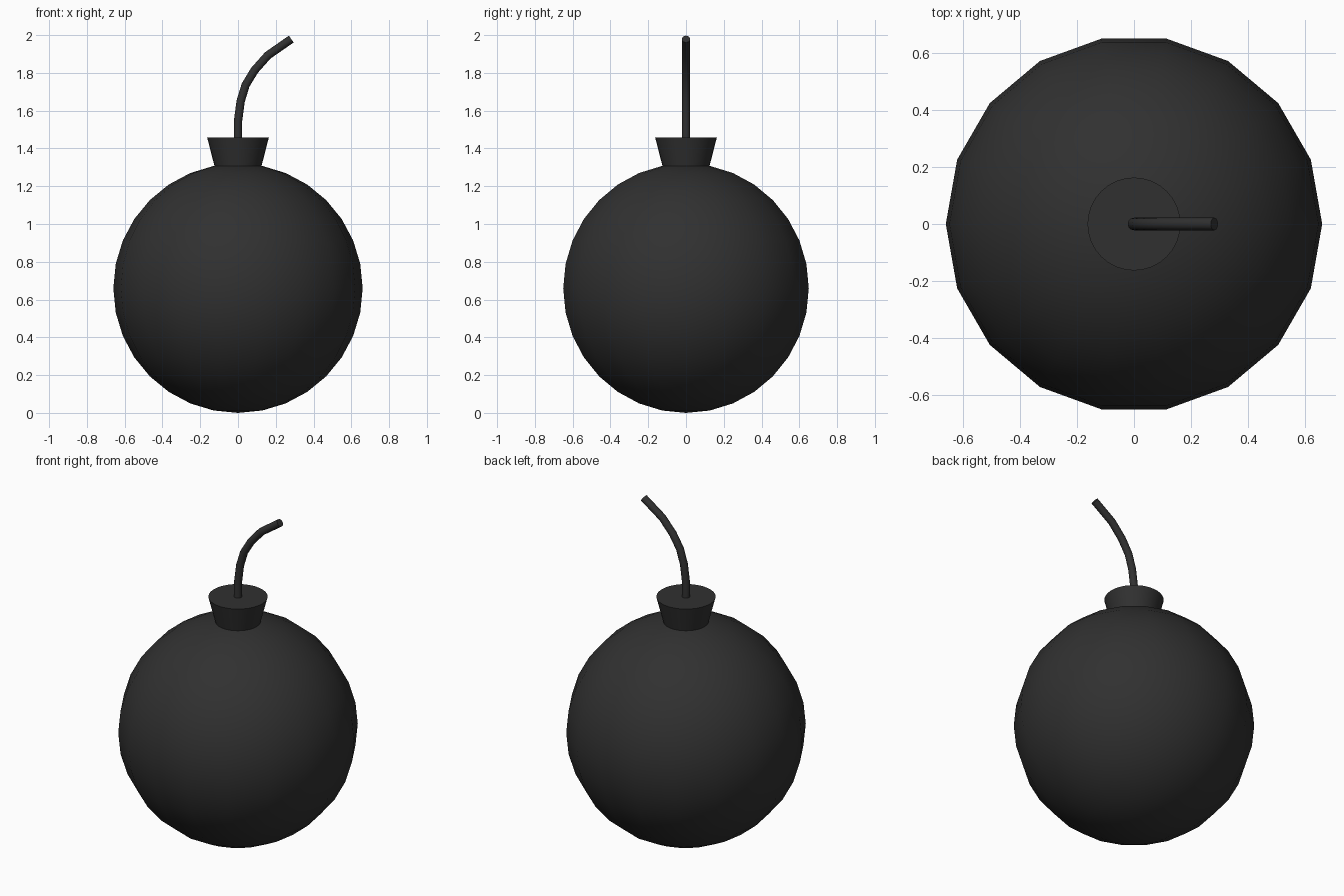
import bpy
from math import radians

if "Cube" in bpy.data.objects:
    bpy.data.objects.remove(bpy.data.objects["Cube"])

R = 0.66  # body radius

mat = bpy.data.materials.new("dark_iron")
mat.diffuse_color = (0.03, 0.03, 0.03, 1)
mat.use_nodes = True
mat.node_tree.nodes["Principled BSDF"].inputs["Base Color"].default_value = mat.diffuse_color


def finish(name, angle):
    ob = bpy.context.object
    ob.name = name
    ob.data.materials.append(mat)
    bpy.ops.object.shade_smooth_by_angle(angle=radians(angle))
    return ob


# Round body: 18 segments with a vertex on the y axis
bpy.ops.mesh.primitive_uv_sphere_add(segments=18, ring_count=16, radius=R,
                                     location=(0, 0, R), rotation=(0, 0, radians(90)))
finish("body", 40)

# Flared neck cap
z0, z1 = 1.305, 1.457
bpy.ops.mesh.primitive_cone_add(vertices=32, radius1=0.124, radius2=0.163,
                                depth=z1 - z0, location=(0, 0, (z0 + z1) / 2))
finish("neck_cap", 40)

# Bent fuse: bevelled path in the xz plane
path = [(0, 1.42), (0, 1.545), (0.014, 1.65), (0.04, 1.735),
        (0.087, 1.813), (0.158, 1.893), (0.282, 1.979)]
cu = bpy.data.curves.new("fuse", 'CURVE')
cu.dimensions = '3D'
cu.bevel_depth = 0.022
cu.bevel_resolution = 4
cu.use_fill_caps = True
sp = cu.splines.new('POLY')
sp.points.add(len(path) - 1)
for p, (x, z) in zip(sp.points, path):
    p.co = (x, 0, z, 1)
fuse = bpy.data.objects.new("fuse", cu)
bpy.context.collection.objects.link(fuse)
bpy.ops.object.select_all(action='DESELECT')
fuse.select_set(True)
bpy.context.view_layer.objects.active = fuse
bpy.ops.object.convert(target='MESH')
finish("fuse", 40)
